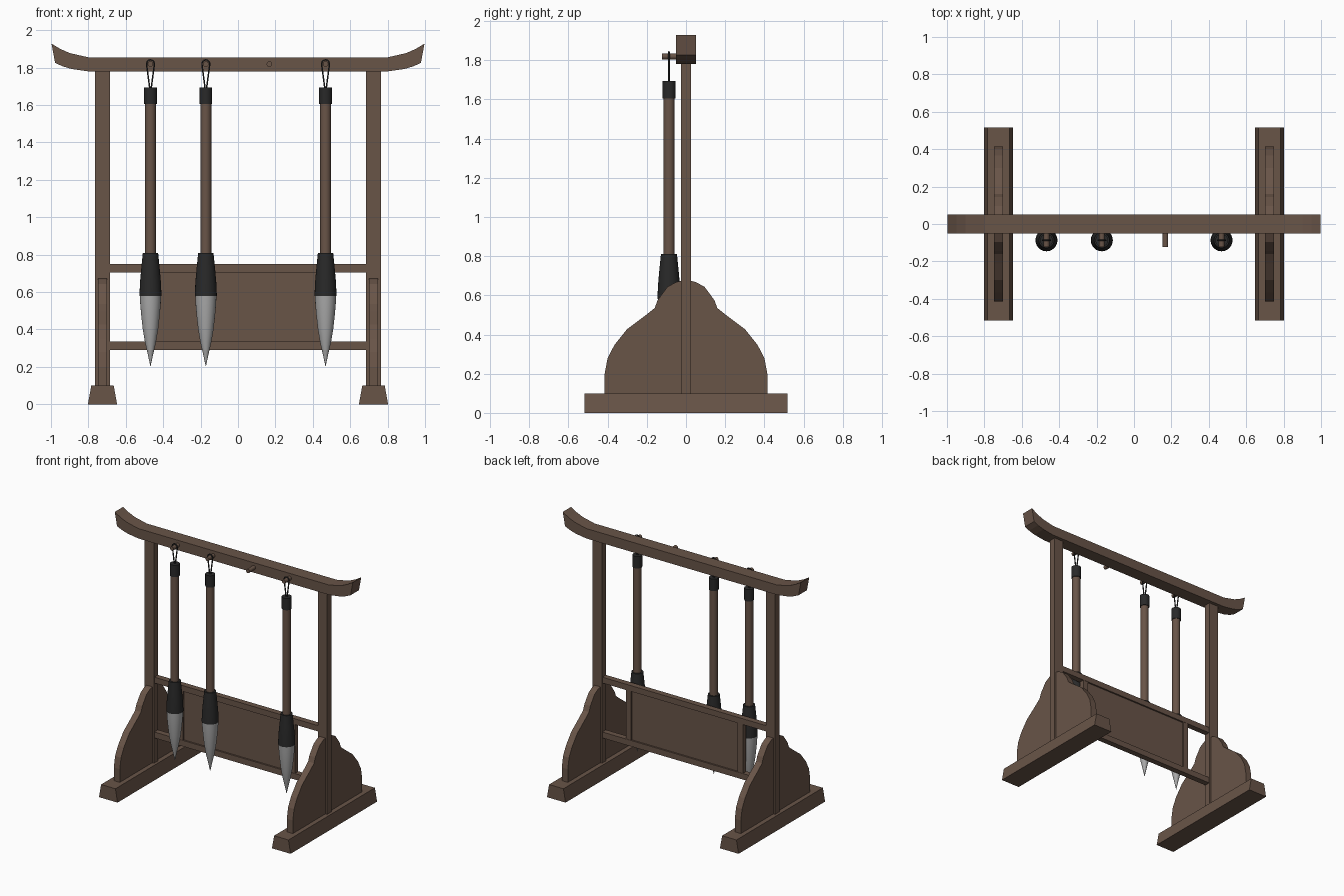
import bpy, bmesh, math
from mathutils import Vector

if "Cube" in bpy.data.objects:
    bpy.data.objects.remove(bpy.data.objects["Cube"])


def material(name, rgb):
    m = bpy.data.materials.new(name)
    m.diffuse_color = (*rgb, 1)
    m.use_nodes = True
    m.node_tree.nodes["Principled BSDF"].inputs["Base Color"].default_value = m.diffuse_color
    return m


WOOD = material("brown wood", (0.140, 0.089, 0.064))
BLACK = material("black horn", (0.022, 0.022, 0.022))
GREY = material("grey bristle", (0.40, 0.40, 0.40))


def finish(name, bm, mat, smooth=False):
    bmesh.ops.recalc_face_normals(bm, faces=bm.faces)
    me = bpy.data.meshes.new(name)
    bm.to_mesh(me)
    bm.free()
    me.materials.append(mat)
    ob = bpy.data.objects.new(name, me)
    bpy.context.collection.objects.link(ob)
    if smooth:
        bpy.context.view_layer.objects.active = ob
        ob.select_set(True)
        bpy.ops.object.shade_smooth_by_angle(angle=math.radians(35))
        ob.select_set(False)
    return ob


def prism(name, points, direction, mat=WOOD):
    """Extrude a closed outline of 3D points along a direction."""
    bm = bmesh.new()
    face = bm.faces.new([bm.verts.new(p) for p in points])
    ext = bmesh.ops.extrude_face_region(bm, geom=[face])
    verts = [g for g in ext["geom"] if isinstance(g, bmesh.types.BMVert)]
    bmesh.ops.translate(bm, verts=verts, vec=Vector(direction))
    return finish(name, bm, mat)


def box(name, x0, x1, y0, y1, z0, z1):
    pts = [(x0, y0, z0), (x1, y0, z0), (x1, y0, z1), (x0, y0, z1)]
    return prism(name, pts, (0, y1 - y0, 0))


def lathe(name, rings, x, y, mat, n=24):
    """Stack of (radius, z) rings around a vertical axis, capped at both ends."""
    bm = bmesh.new()
    loops = [[bm.verts.new((x + r * math.cos(2 * math.pi * i / n),
                            y + r * math.sin(2 * math.pi * i / n), z))
              for i in range(n)] for r, z in rings]
    for a, b in zip(loops, loops[1:]):
        for i in range(n):
            j = (i + 1) % n
            bm.faces.new((a[i], a[j], b[j], b[i]))
    bm.faces.new(loops[0])
    bm.faces.new(loops[-1])
    return finish(name, bm, mat, True)


# top beam with upswept ends
low = [(0.80, 1.78), (0.89, 1.793), (0.94, 1.808), (0.978, 1.826)]
high = [(0.997, 1.928), (0.95, 1.90), (0.90, 1.878), (0.80, 1.855)]
half = low + high
outline = half + [(-x, z) for x, z in reversed(half)]
prism("top_beam", [(x, -0.05, z) for x, z in outline], (0, 0.1, 0))

# end frames: foot, shaped side panel and post on each side
side = [(0.415, 0.1), (0.415, 0.20), (0.40, 0.28), (0.365, 0.347), (0.30, 0.428),
        (0.21, 0.495), (0.16, 0.535), (0.145, 0.575), (0.095, 0.643),
        (0.05, 0.668), (0.02, 0.675)]
side += [(-y, z) for y, z in reversed(side)]
for label, s in (("left", -1), ("right", 1)):
    c = s * 0.7245
    foot = [(-0.078, 0), (0.078, 0), (0.06, 0.1), (-0.06, 0.1)]
    prism(label + "_foot", [(c + x, -0.517, z) for x, z in foot], (0, 1.034, 0))
    prism(label + "_side_panel", [(c - 0.025, y, z) for y, z in side], (0.05, 0, 0))
    box(label + "_post", c - 0.039, c + 0.039, -0.025, 0.025, 0.1, 1.785)
    # stile at each end of the lower panel
    box(label + "_stile", s * 0.468 - 0.022, s * 0.468 + 0.022, -0.02, 0.02, 0.33, 0.71)

# lower rails and infill panel
box("upper_rail", -0.69, 0.69, -0.022, 0.022, 0.706, 0.75)
box("lower_rail", -0.69, 0.69, -0.022, 0.022, 0.29, 0.335)
box("infill_panel", -0.45, 0.45, -0.01, 0.01, 0.33, 0.71)

# pegs
for i, x in enumerate((-0.468, -0.172, 0.168, 0.468)):
    ring = [(x + 0.015 * math.cos(math.pi * k / 8), -0.122,
             1.819 + 0.015 * math.sin(math.pi * k / 8)) for k in range(16)]
    prism(f"peg_{i + 1}", ring, (0, 0.08, 0))

# hanging brushes
Y = -0.087
for i, x in enumerate((-0.468, -0.172, 0.468)):
    n = i + 1
    lathe(f"brush_cap_{n}", [(0.034, 1.605), (0.034, 1.695)], x, Y, BLACK)
    lathe(f"brush_handle_{n}", [(0.029, 0.80), (0.029, 1.61)], x, Y, WOOD)
    lathe(f"brush_ferrule_{n}", [(0.059, 0.58), (0.056, 0.65), (0.05, 0.72),
                                 (0.041, 0.81)], x, Y, BLACK)
    lathe(f"brush_bristles_{n}", [(0.001, 0.205), (0.015, 0.27), (0.029, 0.33),
                                  (0.041, 0.40), (0.050, 0.48), (0.055, 0.54),
                                  (0.057, 0.585)], x, Y, GREY)
    # hanging cord: teardrop loop over the peg
    cu = bpy.data.curves.new(f"brush_cord_{n}", "CURVE")
    cu.dimensions = "3D"
    cu.bevel_depth = 0.0045
    cu.bevel_resolution = 1
    cu.use_fill_caps = True
    pts = [(-0.004, 1.69)] + [(0.021 * math.cos(a), 1.819 + 0.023 * math.sin(a))
                              for a in [math.pi * (1.08 - 1.16 * k / 8) for k in range(9)]]
    pts.append((0.004, 1.69))
    sp = cu.splines.new("POLY")
    sp.points.add(len(pts) - 1)
    for p, (dx, z) in zip(sp.points, pts):
        p.co = (x + dx, Y, z, 1)
    cu.materials.append(BLACK)
    ob = bpy.data.objects.new(f"brush_cord_{n}", cu)
    bpy.context.collection.objects.link(ob)
